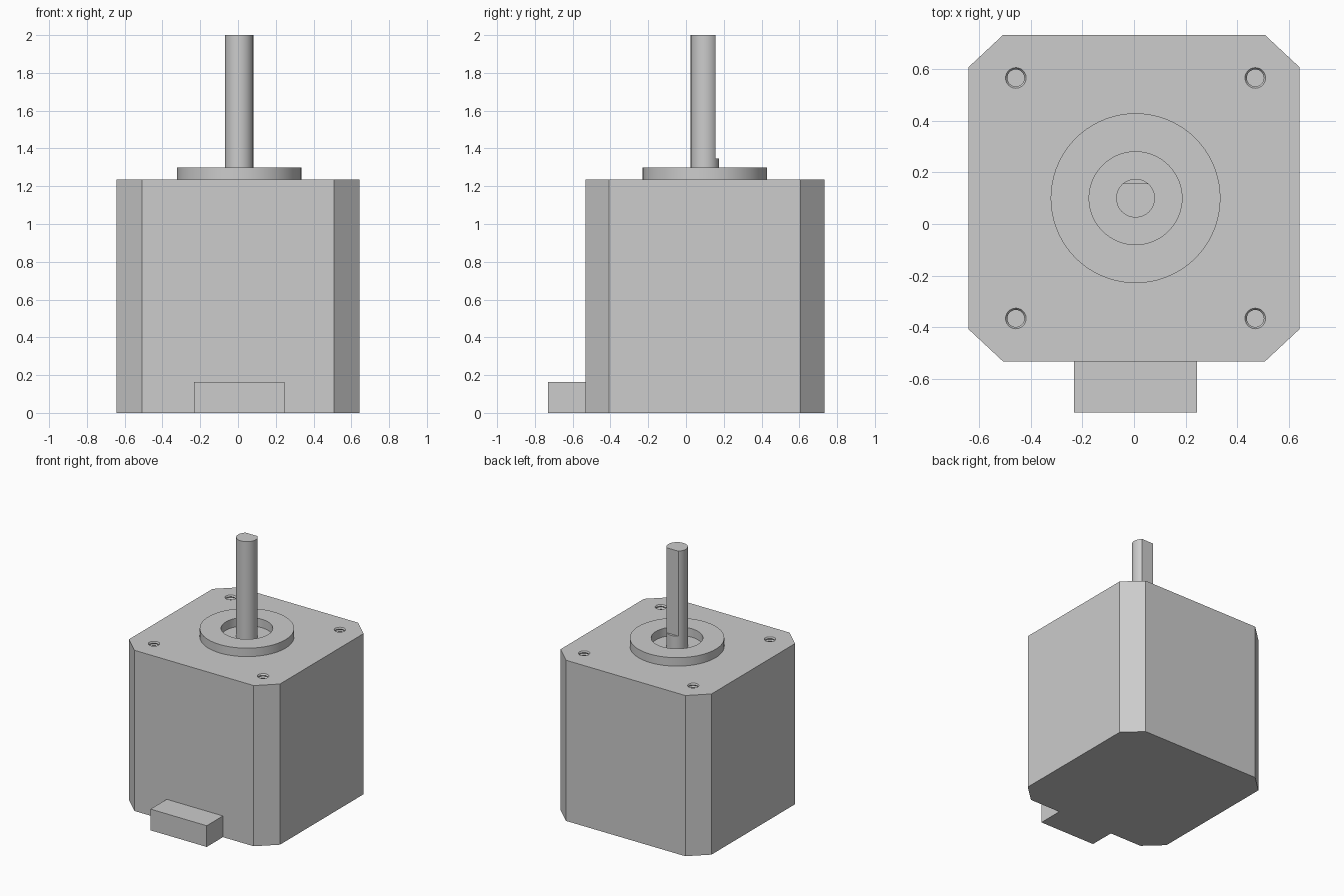
import bpy, bmesh, math

cube = bpy.data.objects.get("Cube")
if cube:
    bpy.data.objects.remove(cube, do_unlink=True)

metal = bpy.data.materials.new("light grey metal")
metal.use_nodes = True
GREY = (0.604, 0.604, 0.604, 1)
metal.diffuse_color = GREY
metal.node_tree.nodes["Principled BSDF"].inputs["Base Color"].default_value = GREY

BODY_TOP, BOSS_TOP, SHAFT_TOP = 1.235, 1.3, 2.0
AXIS_X, AXIS_Y = 0.006, 0.1


def finish(name, bm, smooth=False):
    bmesh.ops.recalc_face_normals(bm, faces=bm.faces[:])
    mesh = bpy.data.meshes.new(name)
    bm.to_mesh(mesh)
    bm.free()
    mesh.materials.append(metal)
    obj = bpy.data.objects.new(name, mesh)
    bpy.context.collection.objects.link(obj)
    if smooth:
        bpy.ops.object.select_all(action='DESELECT')
        obj.select_set(True)
        bpy.context.view_layer.objects.active = obj
        bpy.ops.object.shade_smooth_by_angle(angle=math.radians(30))
    return obj


def prism(name, outline, z0, z1, smooth=False):
    bm = bmesh.new()
    face = bm.faces.new([bm.verts.new((x, y, z0)) for x, y in outline])
    top = bmesh.ops.extrude_face_region(bm, geom=[face])["geom"]
    for v in top:
        if isinstance(v, bmesh.types.BMVert):
            v.co.z = z1
    return finish(name, bm, smooth)


def lathe(name, profile, x, y, steps, closed=False, smooth=False):
    """Turn an (r, z) profile about a vertical axis at x, y."""
    bm = bmesh.new()
    rings = []
    for r, z in profile:
        angles = [math.tau * i / steps for i in range(steps)]
        rings.append([bm.verts.new((x + r * math.cos(a), y + r * math.sin(a), z)) for a in angles])
    pairs = list(zip(rings, rings[1:]))
    if closed:
        pairs.append((rings[-1], rings[0]))
    else:
        bm.faces.new(rings[0])
        bm.faces.new(rings[-1])
    for lower, upper in pairs:
        for i in range(steps):
            j = (i + 1) % steps
            bm.faces.new((lower[i], lower[j], upper[j], upper[i]))
    return finish(name, bm, smooth)


def cut(target, cutter):
    mod = target.modifiers.new("cut", 'BOOLEAN')
    mod.operation = 'DIFFERENCE'
    mod.solver = 'EXACT'
    mod.object = cutter
    bpy.ops.object.select_all(action='DESELECT')
    bpy.context.view_layer.objects.active = target
    target.select_set(True)
    bpy.ops.object.modifier_apply(modifier=mod.name)
    bpy.data.objects.remove(cutter, do_unlink=True)


# Square housing with chamfered corners
W, IN, HALF = 0.642, 0.507, 0.633
corner = [(W, IN), (IN, HALF)]
outline = [(W, 0.507), (IN, HALF), (-IN, HALF), (-W, 0.507),
           (-W, -0.507), (-IN, -HALF), (IN, -HALF), (W, -0.507)]
housing = prism("housing", [(x, y + AXIS_Y) for x, y in outline], 0, BODY_TOP)

# Threaded screw holes in the top
thread = []
PITCH, TURNS = 0.02, 6
for i in range(TURNS):
    z = BODY_TOP - PITCH * (TURNS - i)
    thread += [(0.04, z), (0.033, z + PITCH / 2)]
thread += [(0.04, BODY_TOP), (0.04, BODY_TOP + 0.05)]
for sx in (-1, 1):
    for sy in (-1, 1):
        cut(housing, lathe("hole_cutter", thread, AXIS_X + sx * 0.464, AXIS_Y + sy * 0.466, 24))

# Raised pilot ring round the shaft
ring = [(0.18, BODY_TOP), (0.329, BODY_TOP), (0.329, BOSS_TOP), (0.18, BOSS_TOP)]
lathe("pilot_ring", ring, AXIS_X, AXIS_Y, 72, closed=True, smooth=True)

# Shaft with a flat milled on its back
R = 0.075
shaft = lathe("shaft", [(R, BODY_TOP), (R, SHAFT_TOP)], AXIS_X, AXIS_Y, 48)
flat = [(-0.2, 0.156), (0.2, 0.156), (0.2, 0.3), (-0.2, 0.3)]
cut(shaft, prism("flat_cutter", flat, 1.347, SHAFT_TOP + 0.1))
bpy.ops.object.shade_smooth_by_angle(angle=math.radians(20))

# Wiring connector at the foot of the front
block = [(-0.233, -0.73), (0.245, -0.73), (0.245, -0.533), (-0.233, -0.533)]
prism("connector", block, 0, 0.163)
